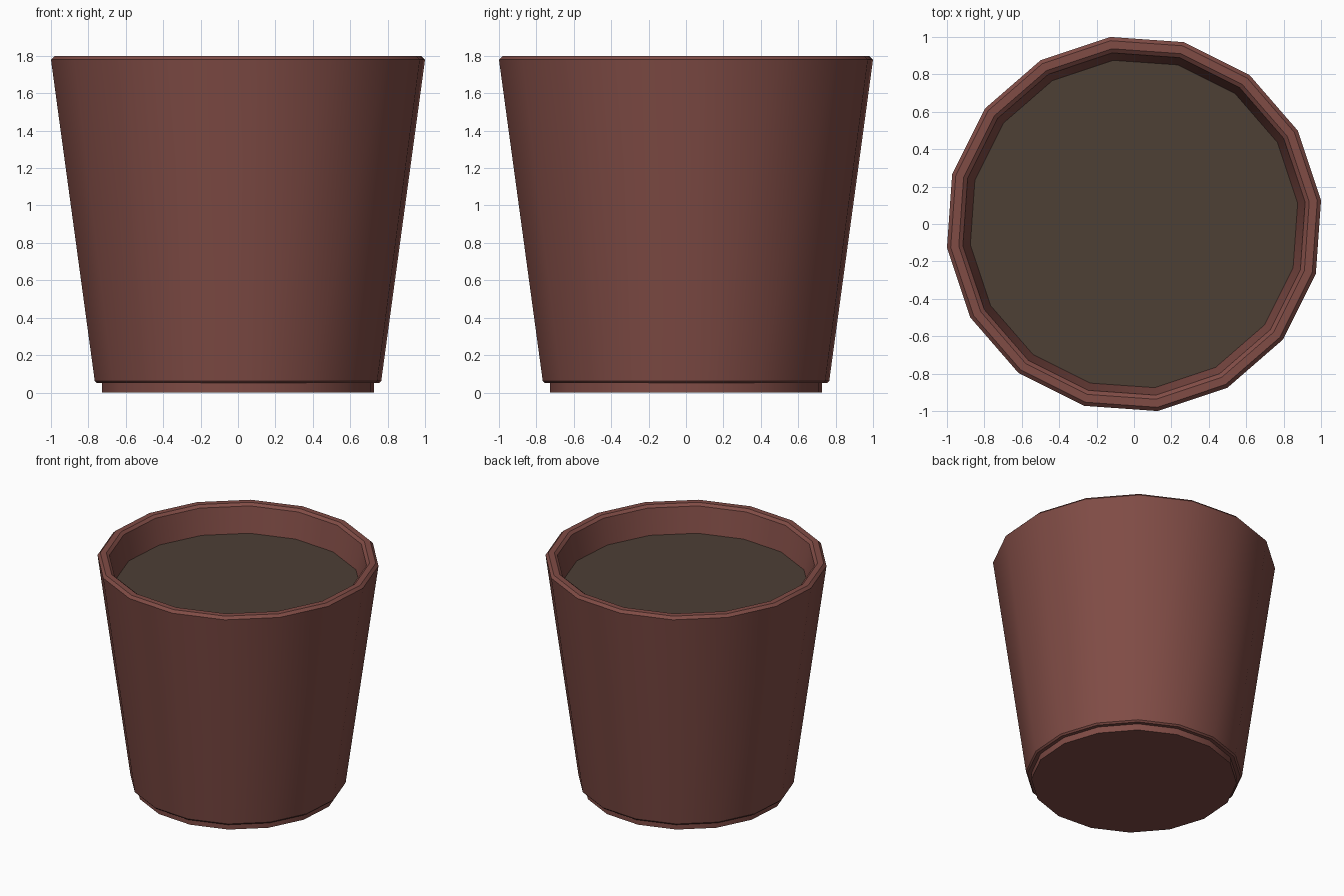
import bpy, bmesh, math

if "Cube" in bpy.data.objects:
    bpy.data.objects.remove(bpy.data.objects["Cube"])

SIDES = 16
PHASE = math.radians(7.2)
SCALE = 1 / math.cos(PHASE)   # profile radii are silhouette half-widths


def material(name, rgb):
    m = bpy.data.materials.new(name)
    m.diffuse_color = (*rgb, 1)
    m.use_nodes = True
    m.node_tree.nodes["Principled BSDF"].inputs["Base Color"].default_value = m.diffuse_color
    return m


def lathe(name, profile, mat, cap_start=False):
    """Spin a (radius, height) profile into a 16-sided shell."""
    bm = bmesh.new()
    rings = []
    for r, z in profile:
        rings.append([bm.verts.new((r * SCALE * math.cos(PHASE + i * math.tau / SIDES),
                                    r * SCALE * math.sin(PHASE + i * math.tau / SIDES), z))
                      for i in range(SIDES)])
    for a, b in zip(rings, rings[1:]):
        for i in range(SIDES):
            j = (i + 1) % SIDES
            bm.faces.new((a[i], a[j], b[j], b[i]))
    if cap_start:
        bm.faces.new(rings[0][::-1])
    me = bpy.data.meshes.new(name)
    bm.to_mesh(me)
    bm.free()
    me.materials.append(mat)
    ob = bpy.data.objects.new(name, me)
    bpy.context.collection.objects.link(ob)
    bpy.ops.object.select_all(action='DESELECT')
    ob.select_set(True)
    bpy.context.view_layer.objects.active = ob
    bpy.ops.object.shade_smooth_by_angle(angle=math.radians(30))
    return ob


clay = material("terracotta", (0.216, 0.072, 0.060))
earth = material("dark_soil", (0.074, 0.050, 0.036))

# Pot: foot, underside step, tapered wall, bevelled rim, inner wall
lathe("pot", [(0.728, 0.0), (0.728, 0.05), (0.755, 0.05), (0.766, 0.062),
              (1.0, 1.78), (0.98, 1.8), (0.937, 1.8), (0.915, 1.782),
              (0.872, 1.57)], clay, cap_start=True)

# Soil: flat disc meeting the inner wall
bpy.ops.mesh.primitive_circle_add(vertices=SIDES, radius=0.875 * SCALE,
                                  fill_type='NGON', location=(0, 0, 1.585))
soil = bpy.context.object
soil.name = "soil"
# the primitive's first vertex lies on an axis, so only the phase is needed
soil.rotation_euler[2] = PHASE
soil.data.materials.append(earth)
